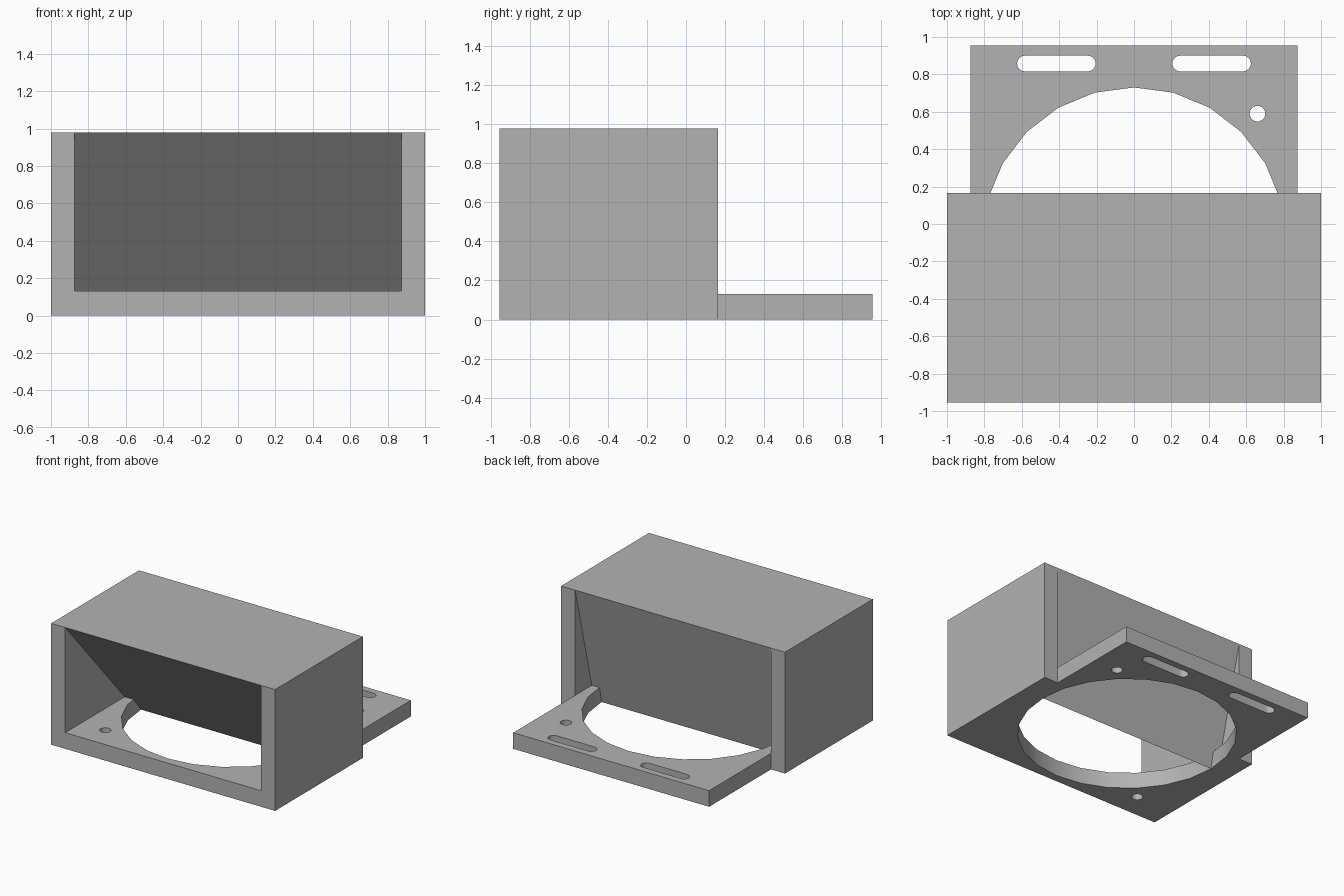
import bpy, bmesh
from math import sin, cos, pi
from mathutils import Matrix

if "Cube" in bpy.data.objects:
    bpy.data.objects.remove(bpy.data.objects["Cube"], do_unlink=True)

W, INNER = 1.0, 0.875           # outer and inner half widths
FRONT, BACK = -0.955, 0.955     # plate depth
HOOD_BACK = 0.165
HEIGHT, PLATE = 0.98, 0.13
HOLE_Y, HOLE_R, BOLT_R = -0.08, 0.81, 0.042

grey = bpy.data.materials.new("plain grey")
grey.use_nodes = True
colour = (0.45, 0.45, 0.45, 1)
grey.diffuse_color = colour
bsdf = next(n for n in grey.node_tree.nodes if n.type == 'BSDF_PRINCIPLED')
bsdf.inputs["Base Color"].default_value = colour


def rect(x0, x1, y0, y1):
    return [(x0, y0), (x1, y0), (x1, y1), (x0, y1)]


def slot(cx, cy, r, half=0.0, steps=24):
    """Circle, or a slot with round ends when half is above zero."""
    pts = []
    for side in (1, -1):
        for i in range(steps // 2 + (half > 0)):
            a = 2 * pi * i / steps - side * pi / 2
            if side < 0:
                a = pi / 2 + 2 * pi * i / steps
            pts.append((cx + side * half + r * cos(a), cy + r * sin(a)))
    return pts


def extruded(name, outlines, depth, matrix=Matrix()):
    """Fill the outlines (inner ones become holes) and extrude from 0 to depth."""
    curve = bpy.data.curves.new(name, 'CURVE')
    curve.dimensions = '2D'
    curve.fill_mode = 'BOTH'
    curve.extrude = depth / 2
    for pts in outlines:
        spline = curve.splines.new('POLY')
        spline.points.add(len(pts) - 1)
        for p, (x, y) in zip(spline.points, pts):
            p.co = (x, y, 0, 1)
        spline.use_cyclic_u = True
    temp = bpy.data.objects.new(name + " outline", curve)
    bpy.context.collection.objects.link(temp)
    bpy.context.view_layer.update()
    mesh = bpy.data.meshes.new_from_object(
        temp.evaluated_get(bpy.context.evaluated_depsgraph_get()))
    bpy.data.objects.remove(temp, do_unlink=True)
    bpy.data.curves.remove(curve)

    bm = bmesh.new()
    bm.from_mesh(mesh)
    bmesh.ops.remove_doubles(bm, verts=bm.verts, dist=0.0001)
    bmesh.ops.translate(bm, verts=bm.verts, vec=(0, 0, depth / 2))
    bmesh.ops.transform(bm, verts=bm.verts, matrix=matrix)
    bmesh.ops.recalc_face_normals(bm, faces=bm.faces)
    for f in bm.faces:
        f.smooth = False
        f.material_index = 0
    bm.to_mesh(mesh)
    bm.free()
    mesh.name = name
    mesh.materials.clear()
    mesh.materials.append(grey)
    obj = bpy.data.objects.new(name, mesh)
    bpy.context.collection.objects.link(obj)
    return obj


# Base plate with the large opening, two bolt holes and two slots
plate = extruded("base_plate", [
    rect(-INNER, INNER, FRONT, BACK),
    slot(0, HOLE_Y, HOLE_R),
    slot(0.66, HOLE_Y + 0.67, BOLT_R),
    slot(-0.66, HOLE_Y - 0.67, BOLT_R),
    slot(0.415, 0.858, BOLT_R, 0.168),
    slot(-0.415, 0.858, BOLT_R, 0.168),
], PLATE)

# Side walls of the hood
for name, x0, x1 in (("left_wall", INNER, W), ("right_wall", -W, -INNER)):
    extruded(name, [rect(x0, x1, FRONT, HOOD_BACK)], HEIGHT)

# Wedge between the walls: flat on top, tapering to an edge across the opening
side_on = Matrix(((0, 0, 1, -INNER), (1, 0, 0, 0), (0, 1, 0, 0), (0, 0, 0, 1)))
extruded("deflector_wedge",
         [[(FRONT, HEIGHT), (HOLE_Y, 0), (HOOD_BACK, HEIGHT)]],
         2 * INNER, side_on)

# Smooth the round openings, keep the edges sharp
bpy.ops.object.select_all(action='DESELECT')
plate.select_set(True)
bpy.context.view_layer.objects.active = plate
bpy.ops.object.shade_smooth_by_angle(angle=pi / 6)
